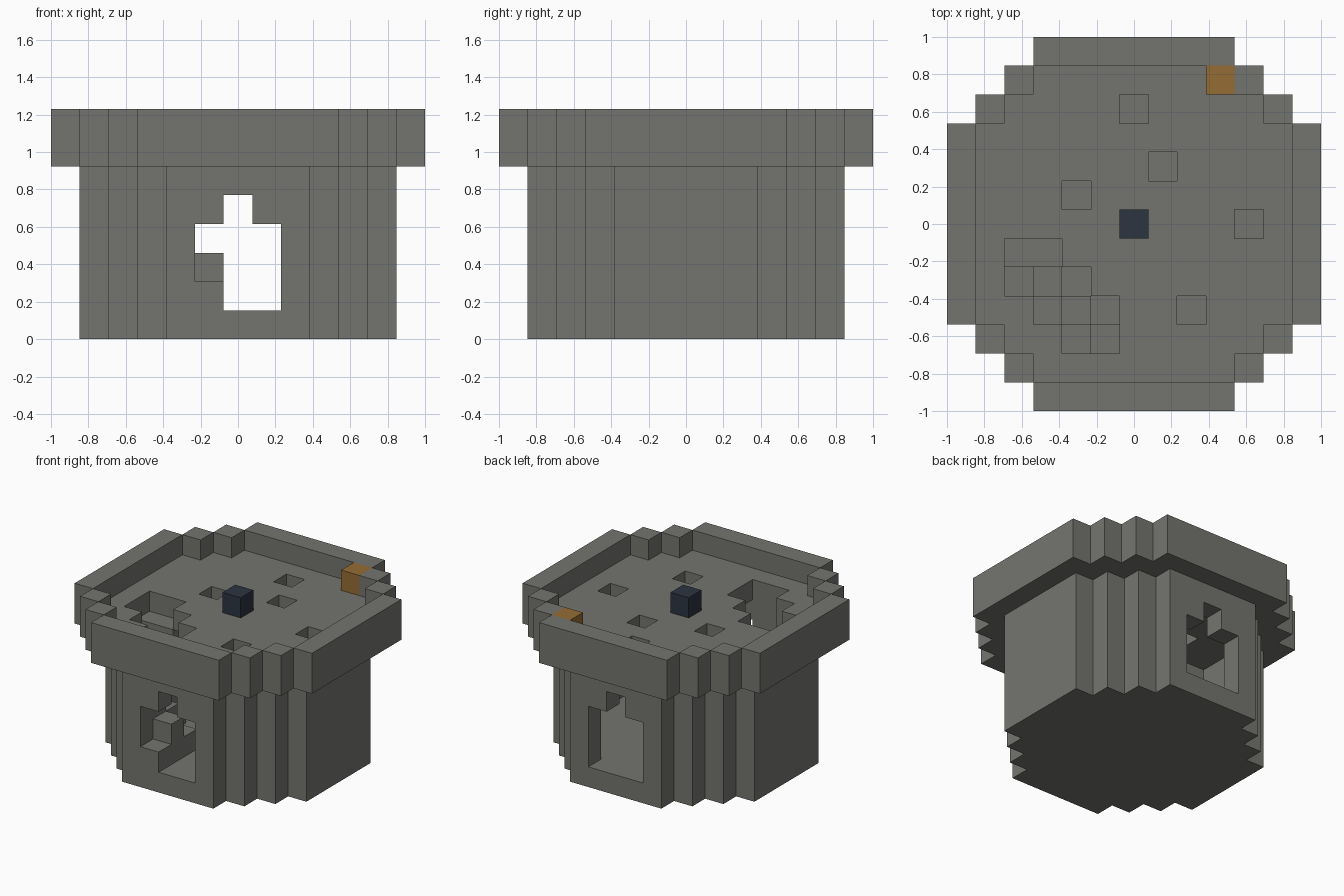
import bpy
import bmesh
from mathutils import Vector

cube = bpy.data.objects.get("Cube")
if cube:
    bpy.data.objects.remove(cube)

U = 2 / 13  # edge of one block


def material(name, rgb):
    m = bpy.data.materials.new(name)
    m.use_nodes = True
    color = (*rgb, 1)
    m.diffuse_color = color
    bsdf = next(n for n in m.node_tree.nodes if n.type == 'BSDF_PRINCIPLED')
    bsdf.inputs["Base Color"].default_value = color
    return m


stone = material("stone_grey", (0.175, 0.175, 0.16))
amber = material("amber_brown", (0.30, 0.15, 0.035))
slate = material("slate_blue", (0.025, 0.035, 0.052))


def footprint(reach, total):
    """Stepped octagon of block cells."""
    span = range(-reach, reach + 1)
    return {(x, y) for x in span for y in span if abs(x) + abs(y) <= total}


def stack(cells, bottom, top):
    return {(x, y, z) for x, y in cells for z in range(bottom, top)}


def build(name, blocks, mat):
    """Make one mesh of the outer skin of a set of blocks."""
    bm = bmesh.new()
    corners = {}
    axes = [Vector(v) for v in ((1, 0, 0), (0, 1, 0), (0, 0, 1))]
    for cell in sorted(blocks):
        for i, axis in enumerate(axes):
            a, b = axes[(i + 1) % 3], axes[(i + 2) % 3]
            for side in (-1, 1):
                if tuple(int(c) for c in Vector(cell) + axis * side) in blocks:
                    continue
                mid = Vector(cell) + Vector((0, 0, 0.5)) + axis * side / 2
                loop = []
                for s, t in ((-1, -1), (1, -1), (1, 1), (-1, 1)):
                    p = mid + a * s / 2 + b * t / 2
                    key = tuple(round(c * 2) for c in p)
                    if key not in corners:
                        corners[key] = bm.verts.new(p * U)
                    loop.append(corners[key])
                bm.faces.new(loop if side > 0 else loop[::-1])
    mesh = bpy.data.meshes.new(name)
    bm.to_mesh(mesh)
    bm.free()
    mesh.materials.append(mat)
    obj = bpy.data.objects.new(name, mesh)
    bpy.context.collection.objects.link(obj)
    return obj


body = footprint(5, 7)
room = footprint(4, 6)
deck = footprint(5, 8)
parapet = footprint(6, 9) - deck

# Tower shell with a doorway at the front and at the back
shell = stack(body, 0, 1) | stack(body - room, 1, 6)
for y in (-5, 5):
    shell -= stack({(-1, y), (1, y)}, 1, 4) | stack({(0, y)}, 1, 5)
shell.add((-1, -5, 1))  # raised sill of the front doorway

# Stairs: top height of each column under the stairwell
steps = {(-1, -3): 2, (-1, -4): 3, (-2, -3): 3, (-2, -4): 4, (-3, -2): 4,
         (-3, -3): 5, (-4, -2): 5, (-4, -1): 6, (-3, -1): 6}
stairs = set()
for cell, top in steps.items():
    stairs |= stack({cell}, 1, top)

# Roof deck with stairwell and small light holes
holes = {(0, 4), (1, 2), (-2, 1), (4, 0), (2, -3)}
roof = stack(deck - holes - set(steps) - {(-2, -2)}, 6, 7)

build("tower_shell", shell, stone)
build("stairs", stairs, stone)
build("roof_and_parapet", roof | stack(parapet, 6, 8), stone)

# Single blocks standing on the roof
build("centre_block", {(0, 0, 7)}, slate)
build("corner_block", {(3, 5, 7)}, amber)
